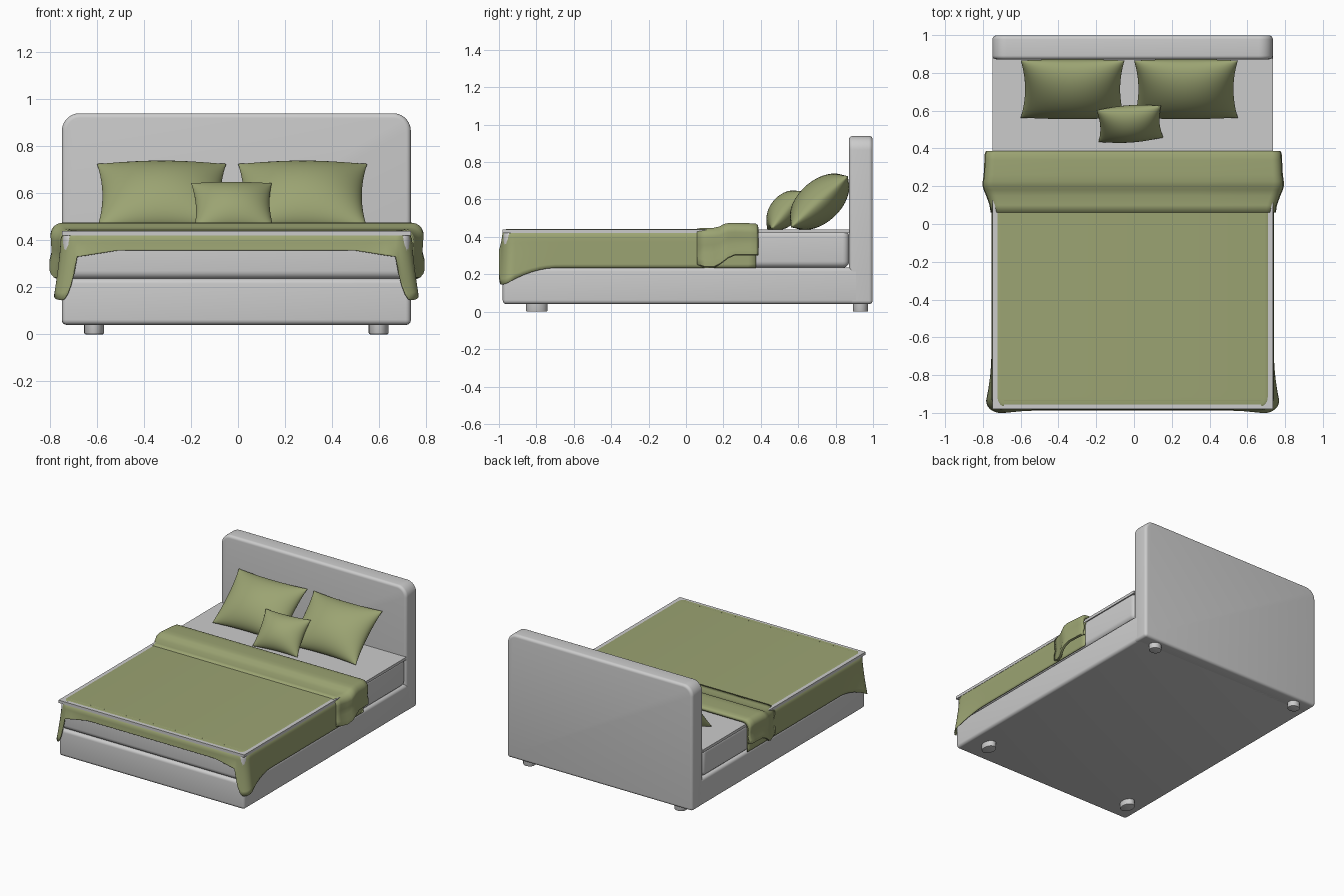
import bpy, bmesh, math
from mathutils import Vector, Matrix

if "Cube" in bpy.data.objects:
    bpy.data.objects.remove(bpy.data.objects["Cube"])

CX = -0.007            # bed centre line
HALF = 0.742           # bed half width
green = bpy.data.materials.new("olive_fabric")
green.diffuse_color = (0.33, 0.37, 0.17, 1)
green.use_nodes = True
green.node_tree.nodes["Principled BSDF"].inputs["Base Color"].default_value = green.diffuse_color


def finish(bm, name, mat=None, sheet=False, angle=40):
    bmesh.ops.recalc_face_normals(bm, faces=bm.faces[:])
    if sheet and sum(f.normal.z * f.calc_area() for f in bm.faces) < 0:
        bmesh.ops.reverse_faces(bm, faces=bm.faces[:])
    me = bpy.data.meshes.new(name)
    bm.to_mesh(me)
    bm.free()
    ob = bpy.data.objects.new(name, me)
    bpy.context.collection.objects.link(ob)
    if mat:
        me.materials.append(mat)
    bpy.context.view_layer.objects.active = ob
    bpy.ops.object.select_all(action='DESELECT')
    ob.select_set(True)
    bpy.ops.object.shade_smooth_by_angle(angle=math.radians(angle))
    return ob


def box(name, lo, hi, bevel=0.0, top_round=0.0):
    bm = bmesh.new()
    bmesh.ops.create_cube(bm, size=1)
    lo, hi = Vector(lo), Vector(hi)
    for v in bm.verts:
        v.co = Vector((lo[i] + (v.co[i] + 0.5) * (hi[i] - lo[i]) for i in range(3)))
    if top_round:
        edges = [e for e in bm.edges if all(v.co.z > hi.z - 1e-4 for v in e.verts)
                 and abs(e.verts[0].co.y - e.verts[1].co.y) > 1e-4]
        bmesh.ops.bevel(bm, geom=edges, offset=top_round, segments=10,
                        profile=0.5, affect='EDGES')
    if bevel:
        edges = [e for e in bm.edges if e.calc_face_angle(0) > 0.6]
        bmesh.ops.bevel(bm, geom=edges, offset=bevel, segments=5,
                        profile=0.5, affect='EDGES')
    return finish(bm, name)


def skin(bm, rows):
    grid = [[bm.verts.new(p) for p in r] for r in rows]
    for a, b in zip(grid, grid[1:]):
        for i in range(len(a) - 1):
            bm.faces.new((a[i], a[i + 1], b[i + 1], b[i]))
    return grid


def thicken(ob, t):
    m = ob.modifiers.new("thickness", 'SOLIDIFY')
    m.thickness, m.offset = t, -1


def clamp(t):
    return max(0.0, min(1.0, t))


# Frame, mattress and the crisp top sheet
L, R = CX - HALF, CX + HALF
box("bed_base", (L, -0.98, 0.04), (R, 0.93, 0.237), 0.022)
box("headboard", (L, 0.872, 0.04), (R, 0.998, 0.94), 0.02, 0.075)
box("mattress", (L + 0.003, -0.977, 0.235), (R - 0.003, 0.872, 0.437), 0.035)
box("top_sheet", (L, -0.98, 0.42), (R, 0.875, 0.44))

# Feet
for side in (-1, 1):
    for part, y, ry in (("front", -0.798, 0.057), ("back", 0.933, 0.04)):
        bm = bmesh.new()
        bmesh.ops.create_cone(bm, cap_ends=True, segments=32, radius1=1, radius2=1, depth=0.06,
                              matrix=Matrix.Translation((0, 0, 0.03)))
        for v in bm.verts:
            v.co = (CX + side * 0.605 + v.co.x * 0.042, y + v.co.y * ry, v.co.z)
        rim = [e for e in bm.edges if all(v.co.z < 0.01 for v in e.verts)]
        bmesh.ops.bevel(bm, geom=rim, offset=0.005, segments=2, profile=0.5, affect='EDGES')
        finish(bm, f"{part}_foot_{'left' if side < 0 else 'right'}", angle=30)

# Blanket: U-shaped outline as (x, y, normal, hem height, flare)
HX, FY, CR = HALF + 0.006, -0.985, 0.07
half_path = []
for i in range(31):
    y = 0.375 + (FY + CR - 0.375) * i / 30
    s = clamp((-y - 0.68) / 0.235) ** 2
    half_path.append((HX, y, (1, 0), 0.235 - 0.06 * s, 0.024 * s))
for i in range(1, 12):
    t = i / 12
    a = t * math.pi / 2
    hem = 0.175 - 0.03 * math.sin(min(1, t / 0.6) * math.pi / 2)
    hem += 0.185 * clamp((t - 0.6) / 0.4) ** 2
    half_path.append((HX - CR + CR * math.cos(a), FY + CR - CR * math.sin(a),
                      (math.cos(a), -0.6 * math.sin(a)), hem, 0.024 + 0.014 * math.sin(t * math.pi)))
for i in range(17):
    x = (HX - CR) * (1 - i / 16)
    k = clamp((x - 0.5) / 0.17)
    half_path.append((x, FY, (0, -1), 0.357 - 0.027 * k, 0.003 + 0.012 * k * k))
path = half_path + [(-x, y, (-n[0], n[1]), h, f) for x, y, n, h, f in half_path[-2::-1]]

rows, RR, TOP = [], 0.05, 0.4435
for k in range(7):                       # rounded shoulder, sunk under the sheet edge
    a = k / 6 * math.pi / 2
    d = RR * (1 - math.sin(a))
    rows.append([(CX + x - n[0] * d, y - n[1] * d, TOP - RR * (1 - math.cos(a)))
                 for x, y, n, h, f in path])
for k in range(1, 9):                    # hanging sides
    t = k / 8
    rows.append([(CX + x + n[0] * f * t ** 1.3, y + n[1] * f * t ** 1.3,
                  (TOP - RR) * (1 - t) + h * t) for x, y, n, h, f in path])
bm = bmesh.new()
ring = skin(bm, rows)[0]
for i in range(len(ring) // 2):          # flat top, joined left to right
    j = len(ring) - 1 - i
    if j - i > 2:
        bm.faces.new((ring[i], ring[i + 1], ring[j - 1], ring[j]))
    elif j - i == 2:
        bm.faces.new((ring[i], ring[i + 1], ring[j]))
thicken(finish(bm, "blanket", green, True, 60), 0.004)

# Turned-back fold: (y, half width, top, hem)
stations = [(0.06, 0.751, 0.446, 0.25), (0.10, 0.757, 0.447, 0.235), (0.15, 0.775, 0.449, 0.235),
            (0.18, 0.788, 0.456, 0.25), (0.20, 0.793, 0.468, 0.265), (0.225, 0.793, 0.474, 0.285),
            (0.26, 0.788, 0.475, 0.30), (0.34, 0.784, 0.473, 0.30), (0.372, 0.782, 0.471, 0.30),
            (0.385, 0.776, 0.464, 0.302), (0.387, 0.765, 0.448, 0.306)]
rows = []
for y, hw, top, hem in stations:
    r = 0.05
    half = [(hw - 0.01 * (1 - t), hem + (top - r - hem) * t)
            for t in (0, 0.04, 0.25, 0.5, 0.75)]
    half = [(hw + 0.004 if 0 < i < 3 else x, z) for i, (x, z) in enumerate(half)]
    for k in range(9):
        a = k / 8 * math.pi / 2
        half.append((hw - r + r * math.cos(a), top - r + r * math.sin(a)))
    half.append((0.35, top))
    rows.append([(CX + x + 0.003, y, z) for x, z in half]
                + [(CX - x + 0.003, y, z) for x, z in reversed(half)])
bm = bmesh.new()
skin(bm, rows)
thicken(finish(bm, "blanket_fold", green, True, 60), 0.016)


# Pillows: two domed faces sharing a pinched seam
def pillow(name, centre, w, h, t, tilt, turn=0.0):
    bm = bmesh.new()
    nu, nv = 36, 28
    for side in (-1, 1):
        rows = []
        for j in range(nv + 1):
            v = -math.cos(math.pi * j / nv)
            row = []
            for i in range(nu + 1):
                u = -math.cos(math.pi * i / nu)
                row.append((w * u * (1 - 0.085 * (1 - v * v)),
                            h * v * (1 - 0.06 * (1 - u * u)),
                            side * t * ((1 - u * u) * (1 - v * v)) ** 0.55))
            rows.append(row)
        skin(bm, rows)
    bmesh.ops.remove_doubles(bm, verts=bm.verts[:], dist=1e-5)
    m = (Matrix.Translation(centre) @ Matrix.Rotation(math.radians(turn), 4, 'Z')
         @ Matrix.Rotation(math.radians(tilt), 4, 'X'))
    bmesh.ops.transform(bm, matrix=m, verts=bm.verts[:])
    finish(bm, name, green, angle=75)


pillow("pillow_left", (-0.325, 0.714, 0.588), 0.275, 0.205, 0.112, 42)
pillow("pillow_right", (0.275, 0.714, 0.588), 0.275, 0.205, 0.112, 42)
pillow("small_cushion", (-0.022, 0.53, 0.542), 0.172, 0.132, 0.08, 50, 4)
